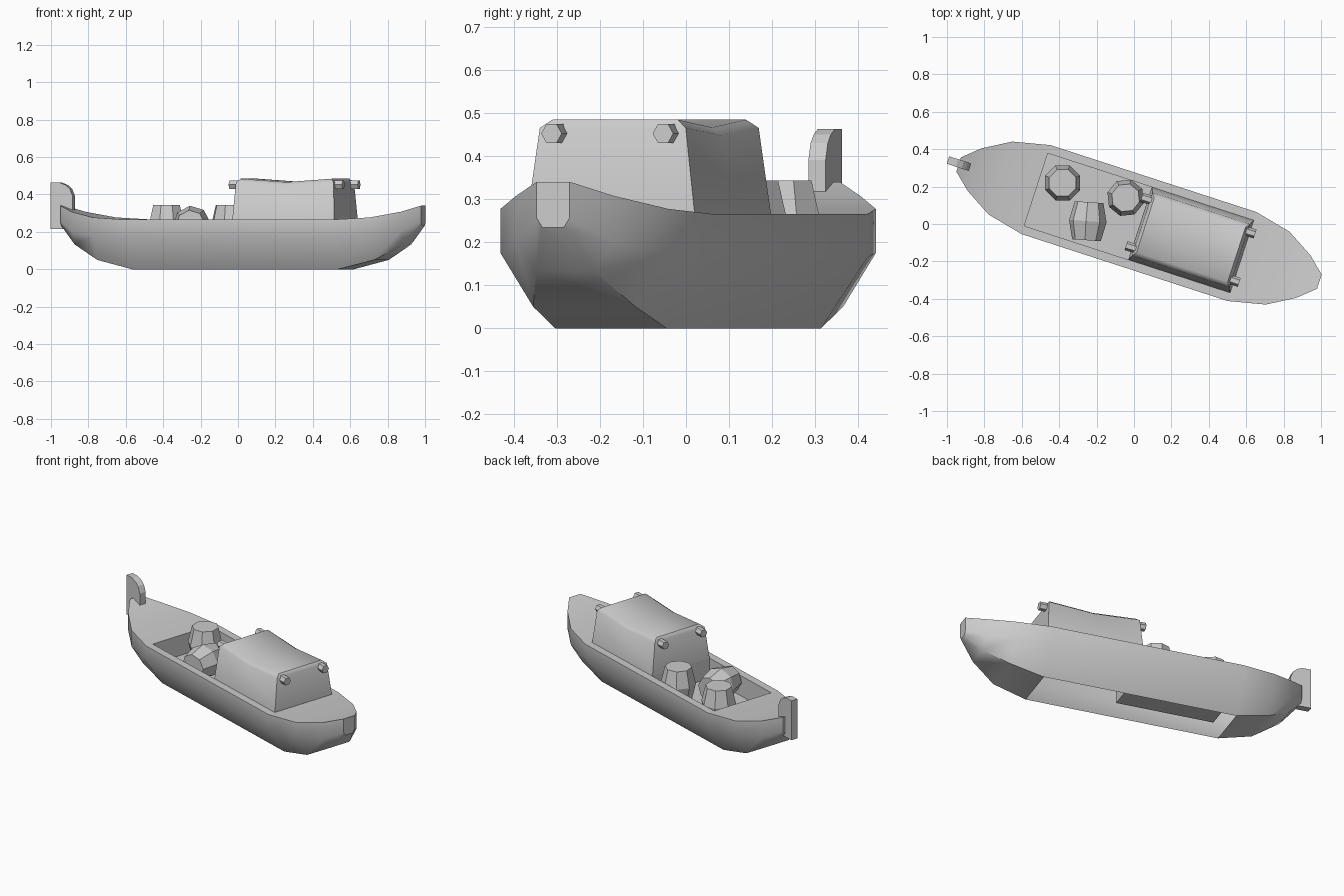
import bpy, bmesh
from math import radians, cos, sin, pi
from mathutils import Matrix

if "Cube" in bpy.data.objects:
    bpy.data.objects.remove(bpy.data.objects["Cube"])

# The boat is modelled along local x, then turned to its heading
HEADING = Matrix.Translation((0.004, 0.0124, 0)) @ Matrix.Rotation(radians(-18), 4, 'Z')


def make(name, verts, faces, matrix=HEADING, smooth=None, fix_normals=True):
    mesh = bpy.data.meshes.new(name)
    bm = bmesh.new()
    vs = [bm.verts.new(v) for v in verts]
    for f in faces:
        bm.faces.new([vs[i] for i in f])
    if fix_normals:
        bmesh.ops.recalc_face_normals(bm, faces=bm.faces)
    bm.to_mesh(mesh)
    bm.free()
    if smooth:
        mesh.shade_smooth()
        mesh.set_sharp_from_angle(angle=radians(smooth))
    obj = bpy.data.objects.new(name, mesh)
    obj.matrix_world = matrix
    bpy.context.collection.objects.link(obj)
    return obj


def lathe(name, profile, sides, matrix, turn=0.0):
    """Closed solid of revolution about z from (radius, z) pairs."""
    verts = [(r * cos(turn + 2 * pi * i / sides), r * sin(turn + 2 * pi * i / sides), z)
             for r, z in profile for i in range(sides)]
    faces = [(k * sides + i, k * sides + (i + 1) % sides,
              (k + 1) * sides + (i + 1) % sides, (k + 1) * sides + i)
             for k in range(len(profile) - 1) for i in range(sides)]
    faces += [tuple(range(sides))[::-1],
              tuple(range((len(profile) - 1) * sides, len(profile) * sides))]
    return make(name, verts, faces, matrix)


# Hull: stations of (x, deck half width, deck z, side z, chine half width, chine z)
BACK, MID, FRONT, HOLD_W, DECK, FLOOR = -0.555, 0.03, 0.603, 0.204, 0.265, 0.138
end = [(0.20, 0.205, 0.277, 0.175, 0.125, 0.05),
       (0.345, 0.120, 0.307, 0.200, 0.070, 0.133),
       (0.435, 0.040, 0.340, 0.256, 0.026, 0.234)]
mid = (0.25, DECK, 0.165, 0.136, 0.0)
stations = [(BACK - s[0],) + s[1:] for s in reversed(end)]
stations += [(BACK,) + mid, (FRONT,) + mid]
stations += [(FRONT + s[0],) + s[1:] for s in end]
verts, faces = [], []
for x, w, zt, zs, wb, zb in stations:
    verts += [(x, w, zt), (x, w, zs), (x, wb, zb), (x, -wb, zb), (x, -w, zs), (x, -w, zt)]
for k in range(len(stations) - 1):
    a, b = k * 6, k * 6 + 6
    for i in range(6):
        j = (i + 1) % 6
        if k == 3 and i in (2, 5):      # flat bottom is open, deck is cut by the hold
            continue
        faces.append((a + i, b + i, b + j, a + j))
faces += [tuple(range(6)), tuple(range(len(verts) - 6, len(verts)))]
n = len(verts)
verts += [(BACK, HOLD_W, DECK), (FRONT, HOLD_W, DECK),
          (BACK, -HOLD_W, DECK), (FRONT, -HOLD_W, DECK)]
faces += [(18, 24, n + 1, n), (23, 29, n + 3, n + 2)]
make("hull", verts, faces, smooth=40)

# Cargo hold: open box sunk into the deck
verts = [(x, y, z) for z in (DECK, FLOOR)
         for x, y in ((BACK, -HOLD_W), (MID, -HOLD_W), (MID, HOLD_W), (BACK, HOLD_W))]
faces = [(4, 5, 6, 7)] + [(i, i + 4, (i + 1) % 4 + 4, (i + 1) % 4) for i in range(4)]
make("cargo_hold", verts, faces, fix_normals=False)

# Cabin: tapered walls, chamfered rim and a roof that sags in the middle
cross = [(HOLD_W, None), (0.178, 0.465), (0.153, 0.484)]
xs = [(MID, 0.042, 0.06), (0.316, 0.316, 0.316), (FRONT, 0.59, 0.572)]
verts, faces = [], []
for k, row in enumerate(xs):
    sag = 0.018 if k == 1 else 0
    half = [(x, w, DECK if z is None else z - sag) for x, (w, z) in zip(row, cross)]
    verts += half + [(x, -y, z) for x, y, z in reversed(half)]
for a in (0, 6):
    faces += [(a + i, a + i + 1, a + i + 7, a + i + 6) for i in range(5)]
for a in (0, 12):
    faces += [(a, a + 1, a + 4, a + 5), (a + 1, a + 2, a + 3, a + 4)]
make("cabin", verts, faces, smooth=50)

# Short pegs sticking out of the cabin ends
for label, x in (("back", 0.035), ("front", 0.592)):
    for side, y in (("left", 0.136), ("right", -0.136)):
        m = HEADING @ Matrix.Translation((x, y, 0.452)) @ Matrix.Rotation(pi / 2, 4, 'Y')
        lathe(f"{label}_{side}_peg", [(0.025, -0.04), (0.025, 0.04)], 6, m, pi / 6)

# Rudder: rounded plank hooked over the stern
outline = [(-1.052, 0.215), (-0.975, 0.215), (-0.975, 0.315), (-0.928, 0.315),
           (-0.928, 0.39), (-0.945, 0.43), (-0.968, 0.45), (-1.0, 0.463), (-1.052, 0.463)]
n = len(outline)
verts = [(x, y, z) for y in (-0.016, 0.026) for x, z in outline]
faces = [tuple(range(n)), tuple(range(n, 2 * n))]
faces += [(i, (i + 1) % n, (i + 1) % n + n, i + n) for i in range(n)]
make("rudder", verts, faces)

# Barrels: two standing, one lying in the hold
barrel = [(0.077, -0.102), (0.101, 0), (0.077, 0.102)]
for i, (x, y) in enumerate(((-0.382, 0.22), (-0.045, 0.14))):
    lathe(f"standing_barrel_{i + 1}", barrel, 8,
          Matrix.Translation((x, y, 0.241)), pi / 8 + 0.1 * i)
lathe("lying_barrel", barrel, 8,
      Matrix.Translation((-0.247, 0.015, 0.239)) @ Matrix.Rotation(radians(-4), 4, 'Z')
      @ Matrix.Rotation(pi / 2, 4, 'X'), 0.1)
